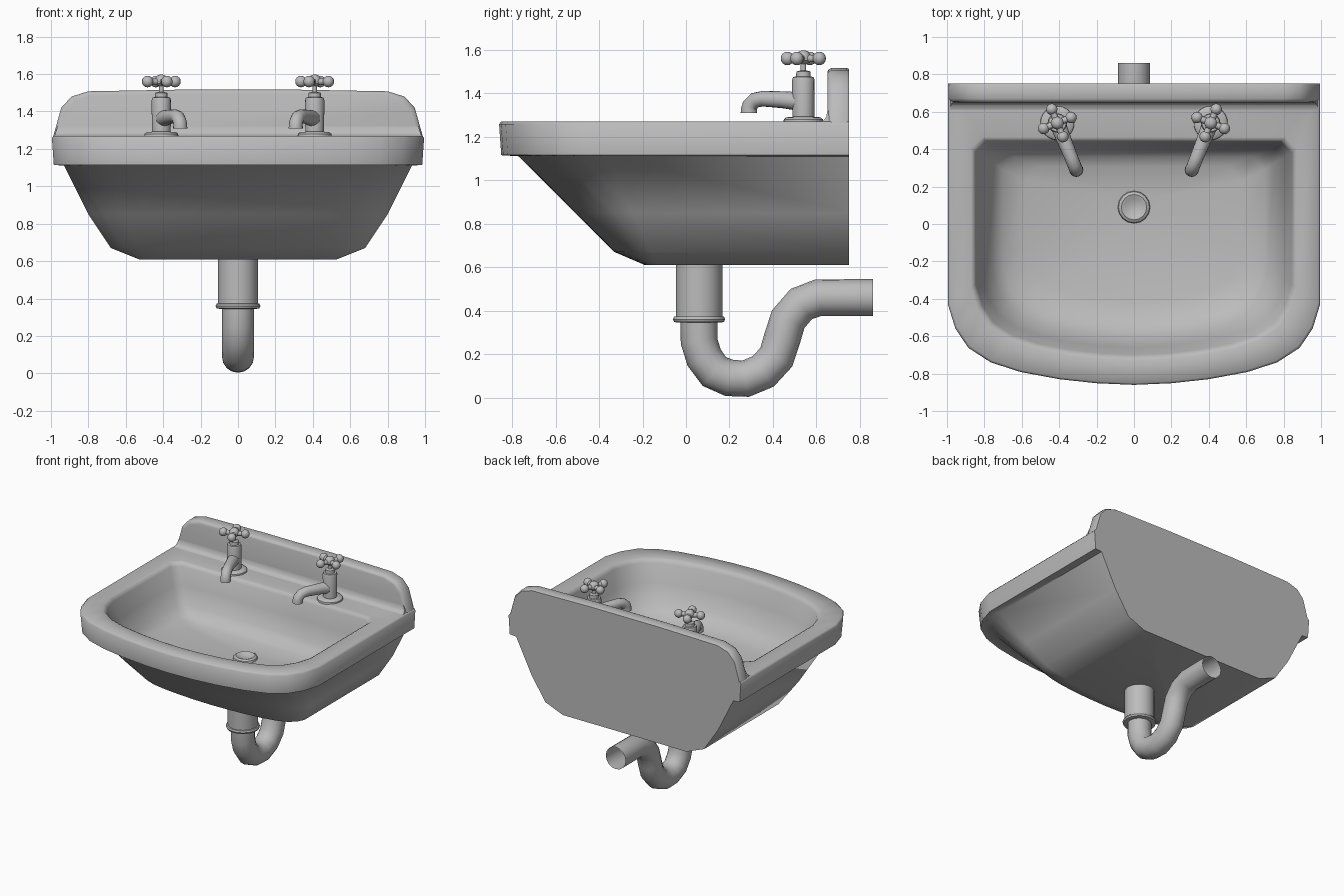
import bpy, bmesh, math
from mathutils import Matrix, Vector

cube = bpy.data.objects.get("Cube")
if cube:
    bpy.data.objects.remove(cube, do_unlink=True)

grey = bpy.data.materials.new("plain grey")
grey.use_nodes = True
colour = (0.5, 0.5, 0.5, 1)
grey.diffuse_color = colour
grey.node_tree.nodes["Principled BSDF"].inputs["Base Color"].default_value = colour


def loft(name, rings, cap_start=True, cap_end=True, matrix=None, angle=40):
    """Skin a list of equal-length closed rings of points."""
    bm = bmesh.new()
    loops = [[bm.verts.new(p) for p in ring] for ring in rings]
    n = len(loops[0])
    for a, b in zip(loops, loops[1:]):
        for i in range(n):
            j = (i + 1) % n
            bm.faces.new((a[i], a[j], b[j], b[i]))
    if cap_start:
        bm.faces.new(loops[0][::-1])
    if cap_end:
        bm.faces.new(loops[-1])
    bmesh.ops.remove_doubles(bm, verts=bm.verts, dist=0.0005)
    bmesh.ops.recalc_face_normals(bm, faces=bm.faces)
    if matrix:
        bm.transform(matrix)
    mesh = bpy.data.meshes.new(name)
    bm.to_mesh(mesh)
    bm.free()
    mesh.materials.append(grey)
    obj = bpy.data.objects.new(name, mesh)
    bpy.context.collection.objects.link(obj)
    bpy.ops.object.select_all(action='DESELECT')
    obj.select_set(True)
    bpy.context.view_layer.objects.active = obj
    bpy.ops.object.shade_smooth_by_angle(angle=math.radians(angle))
    return obj


def lathe(name, profile, matrix=None, sides=16, **caps):
    """Turn (radius, height) points around the z axis."""
    rings = [[(r * math.cos(t), r * math.sin(t), z)
              for t in (2 * math.pi * i / sides for i in range(sides))]
             for r, z in profile]
    return loft(name, rings, matrix=matrix, **caps)


def tube(name, path, radii, matrix=None, sides=16, **caps):
    """Sweep a circle along (y, z) points in the plane x = 0."""
    pts = [Vector((0, y, z)) for y, z in path]
    rings = []
    for i, p in enumerate(pts):
        tangent = Vector()
        if i > 0:
            tangent += (p - pts[i - 1]).normalized()
        if i < len(pts) - 1:
            tangent += (pts[i + 1] - p).normalized()
        side = Vector((1, 0, 0))
        up = tangent.normalized().cross(side)
        rings.append([p + radii[i] * (math.cos(t) * side + math.sin(t) * up)
                      for t in (2 * math.pi * k / sides for k in range(sides))])
    return loft(name, rings, matrix=matrix, **caps)


# Bowed outline shared by every level of the basin: (width share, depth share)
BOW = [(1, 1), (0.96, 0.7), (0.89, 0.46), (0.77, 0.28),
       (0.61, 0.16), (0.4, 0.07), (0.2, 0.02)]


def basin_ring(width, front, depth, back, corner, z):
    half = [(width - corner, back), (width, back - corner)]
    half += [(width * u, front + depth * v) for u, v in BOW]
    ring = half + [(0, front)] + [(-x, y) for x, y in reversed(half)]
    return [(x, y, z) for x, y in ring]


# Basin: outer shell up to the rim, then down into the shallow bowl
outer = [(0.53, -0.19, 0.06, 0.61), (0.68, -0.33, 0.17, 0.67),
         (0.80, -0.51, 0.27, 0.85), (0.93, -0.77, 0.40, 1.11),
         (0.985, -0.85, 0.43, 1.115), (0.995, -0.86, 0.43, 1.258),
         (0.985, -0.85, 0.43, 1.27)]
inner = [(0.87, -0.73, 0.39, 0.465, 0.06, 1.27),
         (0.855, -0.715, 0.385, 0.45, 0.06, 1.262),
         (0.845, -0.70, 0.38, 0.44, 0.06, 1.24),
         (0.81, -0.66, 0.37, 0.42, 0.06, 1.11),
         (0.76, -0.60, 0.36, 0.39, 0.06, 0.98),
         (0.70, -0.53, 0.34, 0.36, 0.07, 0.92),
         (0.58, -0.42, 0.30, 0.31, 0.08, 0.89),
         (0.12, -0.02, 0.10, 0.18, 0.04, 0.87)]
rings = [basin_ring(w, f, d, 0.75, 0, z) for w, f, d, z in outer]
rings += [basin_ring(*level) for level in inner]
loft("basin", rings, angle=55)

# Splashback with a softened front edge
edge = [(0.99, 1.26), (0.945, 1.42), (0.89, 1.48), (0.8, 1.508), (0.3, 1.517)]
outline = edge + [(-x, z) for x, z in reversed(edge)]
loft("splashback",
     [[(x * (1 - inset), y, z - inset * (z > 1.3)) for x, z in outline]
      for y, inset in ((0.75, 0.006), (0.74, 0), (0.67, 0), (0.655, 0.008), (0.65, 0.02))],
     angle=50)

# Concave fillet where the splashback meets the rim
cove = [(0.66, 1.26), (0.605, 1.268), (0.632, 1.275), (0.645, 1.29), (0.65, 1.32), (0.66, 1.32)]
loft("splashback_cove",
     [[(s * (0.985 - 0.35 * (z - 1.26)), y, z) for y, z in cove] for s in (-1, 1)])

# Raised drain ring in the bowl
lathe("drain", [(0.088, 0.865), (0.083, 0.885), (0.068, 0.894), (0.05, 0.888), (0.03, 0.878)],
      Matrix.Translation((0, 0.09, 0)))

# Waste pipe, collar and trap
waste = Matrix.Translation((0, 0.06, 0))
lathe("waste_pipe", [(0.107, 0.36), (0.107, 0.62)], waste, sides=20)
lathe("waste_collar", [(0.1, 0.345), (0.115, 0.348), (0.12, 0.36), (0.115, 0.372), (0.1, 0.375)],
      waste, sides=20)
trap = [(0.06, 0.37), (0.06, 0.26), (0.083, 0.185), (0.13, 0.12), (0.2, 0.09),
        (0.275, 0.087), (0.355, 0.12), (0.415, 0.185), (0.442, 0.27), (0.47, 0.36),
        (0.53, 0.43), (0.61, 0.46), (0.86, 0.46)]
tube("trap_pipe", trap, [0.085] * len(trap), cap_end=False)


def ball(name, radius, centre, matrix):
    steps = [math.pi * i / 8 for i in range(9)]
    lathe(name, [(radius * math.sin(t), -radius * math.cos(t)) for t in steps],
          matrix @ Matrix.Translation(centre), sides=12, cap_start=False, cap_end=False)


# Taps: turned towards the middle of the bowl
for side, label in ((1, "left"), (-1, "right")):
    place = Matrix.Translation((0.41 * side, 0.54, 0)) @ Matrix.Rotation(math.radians(-22 * side), 4, 'Z')
    lathe(label + "_tap_base", [(0.092, 1.265), (0.09, 1.28), (0.08, 1.289), (0.05, 1.292)], place, sides=20)
    lathe(label + "_tap_body",
          [(0.05, 1.28), (0.052, 1.46), (0.047, 1.475), (0.034, 1.477), (0.032, 1.5),
           (0.013, 1.505), (0.013, 1.56)], place)
    tube(label + "_tap_spout",
         [(-0.02, 1.362), (-0.1, 1.37), (-0.2, 1.375), (-0.24, 1.368), (-0.265, 1.345),
          (-0.27, 1.325), (-0.27, 1.31)],
         [0.043, 0.039, 0.036, 0.036, 0.036, 0.037, 0.038], place)
    # Cross handle with ball ends
    lathe(label + "_handle_hub", [(0.018, 1.535), (0.034, 1.55), (0.034, 1.575), (0.022, 1.592), (0.008, 1.597)], place)
    for k in range(4):
        turn = place @ Matrix.Rotation(math.pi / 2 * k, 4, 'Z')
        tube(f"{label}_handle_arm_{k + 1}", [(0, 1.56), (0.045, 1.56), (0.075, 1.56)],
             [0.022, 0.017, 0.022], turn, sides=10)
        ball(f"{label}_handle_knob_{k + 1}", 0.031, (0, 0.079, 1.56), turn)
